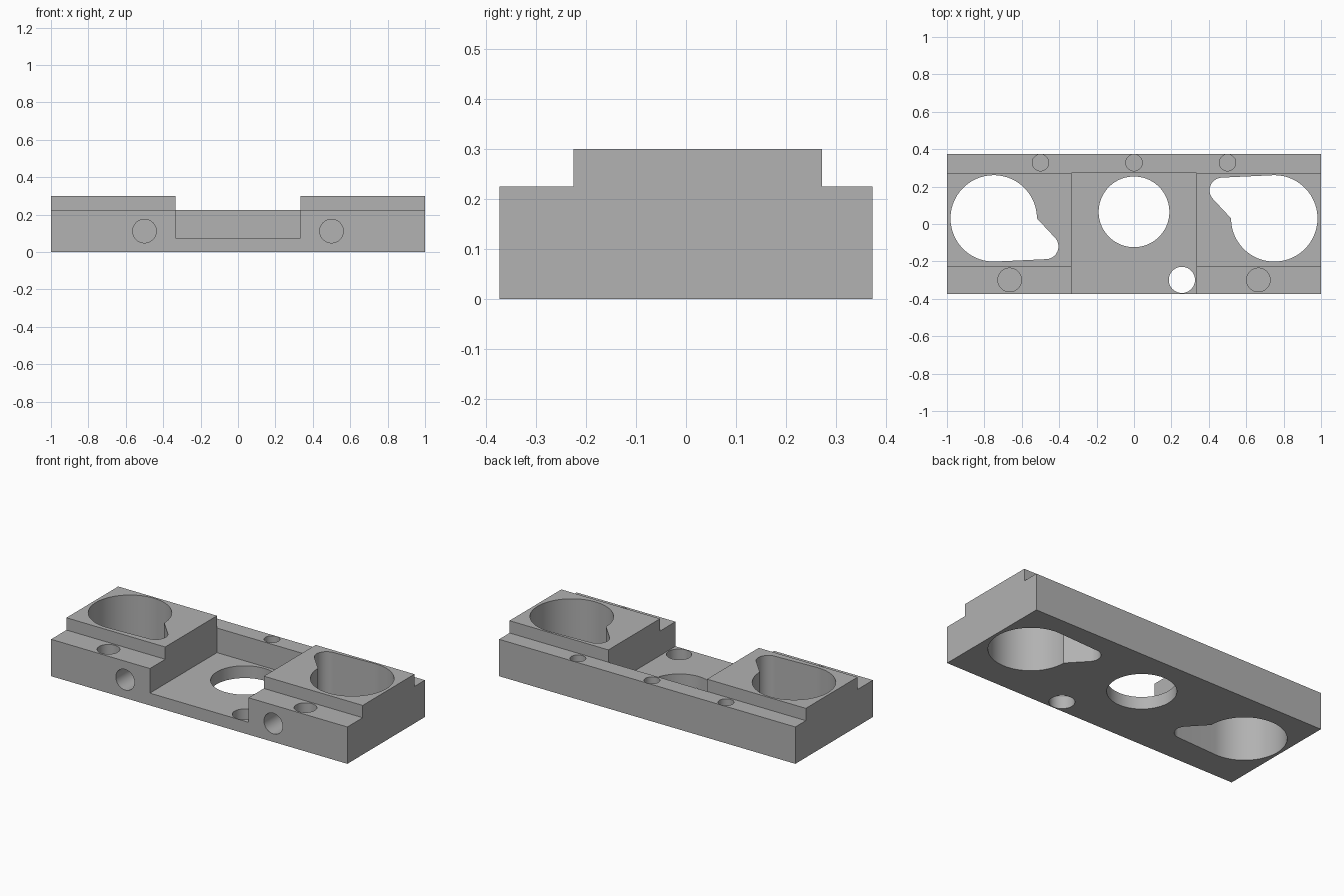
import bpy
import bmesh
from math import radians, cos, sin
from mathutils import Matrix, Vector

if "Cube" in bpy.data.objects:
    bpy.data.objects.remove(bpy.data.objects["Cube"], do_unlink=True)

HALF_X, HALF_Y = 1.0, 0.374
STEP_Z, TOP_Z = 0.225, 0.3
FRONT_STEP, BACK_STEP = -0.226, 0.273
CHANNEL_X, CHANNEL_Z = 0.333, 0.075

grey = bpy.data.materials.new("machined grey")
grey.use_nodes = True
grey.diffuse_color = (0.445, 0.445, 0.445, 1)
grey.node_tree.nodes["Principled BSDF"].inputs["Base Color"].default_value = grey.diffuse_color


def prism(name, outline, offset):
    """Extrude a closed outline of 3D points along offset."""
    bm = bmesh.new()
    face = bm.faces.new([bm.verts.new(p) for p in outline])
    new = bmesh.ops.extrude_face_region(bm, geom=[face])["geom"]
    bmesh.ops.translate(bm, vec=Vector(offset),
                        verts=[g for g in new if isinstance(g, bmesh.types.BMVert)])
    bmesh.ops.recalc_face_normals(bm, faces=bm.faces)
    mesh = bpy.data.meshes.new(name)
    bm.to_mesh(mesh)
    bm.free()
    mesh.materials.append(grey)
    obj = bpy.data.objects.new(name, mesh)
    bpy.context.collection.objects.link(obj)
    return obj


def arc(cx, cy, r, start, end, steps):
    angles = [radians(start + (end - start) * i / steps) for i in range(steps + 1)]
    return [(cx + r * cos(a), cy + r * sin(a)) for a in angles]


def cut(cutter):
    """Subtract the cutter from the body, then remove it."""
    mod = body.modifiers.new("cut", 'BOOLEAN')
    mod.operation = 'DIFFERENCE'
    mod.solver = 'EXACT'
    mod.object = cutter
    graph = bpy.context.evaluated_depsgraph_get()
    mesh = bpy.data.meshes.new_from_object(body.evaluated_get(graph))
    body.modifiers.clear()
    body.data = mesh
    bpy.data.objects.remove(cutter, do_unlink=True)


def drill_down(x, y, r, bottom, steps=64):
    ring = arc(x, y, r, 0, 360, steps)[:-1]
    cut(prism("drill", [(px, py, bottom) for px, py in ring], (0, 0, 0.6)))


# Stepped block: the end profile run along x
profile = [(-HALF_Y, 0), (HALF_Y, 0), (HALF_Y, STEP_Z), (BACK_STEP, STEP_Z),
           (BACK_STEP, TOP_Z), (FRONT_STEP, TOP_Z), (FRONT_STEP, STEP_Z), (-HALF_Y, STEP_Z)]
body = prism("stepped_block", [(-HALF_X, y, z) for y, z in profile], (2 * HALF_X, 0, 0))

# Central channel, open at the front and closed by the back rail
channel = [(-CHANNEL_X, -0.5), (CHANNEL_X, -0.5), (CHANNEL_X, BACK_STEP), (-CHANNEL_X, BACK_STEP)]
cut(prism("channel", [(x, y, CHANNEL_Z) for x, y in channel], (0, 0, 0.5)))

# Keyhole pockets, the second turned half way round the first
keyhole = arc(-0.75, 0.03, 0.231, 0, 273, 72) + arc(-0.472, -0.12, 0.068, -87, 45, 24)
for turn in (1, -1):
    outline = [(turn * x, 0.03 + turn * (y - 0.03), -0.1) for x, y in keyhole]
    cut(prism("keyhole", outline, (0, 0, 0.6)))

# Through holes in the channel floor
drill_down(0, 0.065, 0.189, -0.1, 96)
drill_down(0.256, -0.299, 0.07, -0.1)

# Blind holes in the back rail
for x in (-0.5, 0, 0.5):
    drill_down(x, 0.328, 0.044, 0.1)

# Blind holes in the front steps and the front face
for side in (-1, 1):
    drill_down(side * 0.665, -0.299, 0.063, 0.075)
    ring = arc(side * 0.5, 0.112, 0.063, 0, 360, 64)[:-1]
    cut(prism("drill", [(x, -0.5, z) for x, z in ring], (0, 0.276, 0)))

# Smooth hole walls, crisp edges
bpy.ops.object.select_all(action='DESELECT')
body.select_set(True)
bpy.context.view_layer.objects.active = body
bpy.ops.object.shade_smooth_by_angle(angle=radians(30))
